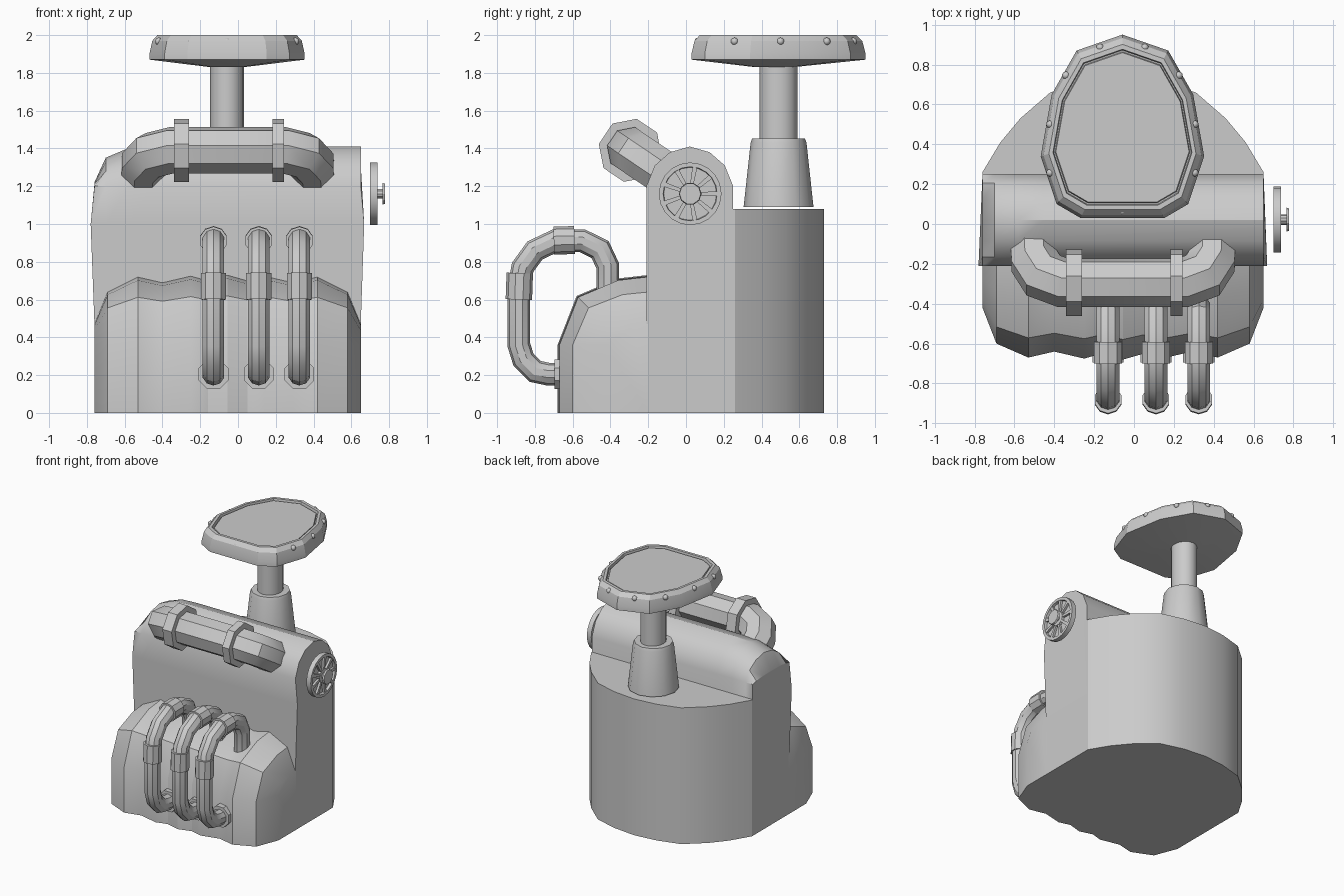
import bpy, bmesh, math
from mathutils import Vector

if "Cube" in bpy.data.objects:
    bpy.data.objects.remove(bpy.data.objects["Cube"])

CX = -0.055  # symmetry line of body and seat


def make(name, rings, smooth=30):
    """Loft closed rings of points, capped at both ends."""
    bm = bmesh.new()
    vs = [[bm.verts.new(p) for p in r] for r in rings]
    n = len(rings[0])
    for a, b in zip(vs, vs[1:]):
        for i in range(n):
            j = (i + 1) % n
            bm.faces.new((a[i], a[j], b[j], b[i]))
    bm.faces.new(vs[0])
    bm.faces.new(vs[-1])
    bmesh.ops.recalc_face_normals(bm, faces=bm.faces)
    me = bpy.data.meshes.new(name)
    bm.to_mesh(me)
    bm.free()
    ob = bpy.data.objects.new(name, me)
    bpy.context.collection.objects.link(ob)
    bpy.ops.object.select_all(action='DESELECT')
    ob.select_set(True)
    bpy.context.view_layer.objects.active = ob
    bpy.ops.object.shade_smooth_by_angle(angle=math.radians(smooth))
    return ob


def tube(name, path, r, normal, sides=10):
    """Sweep a polygon along a planar path; r is one radius or one per point."""
    P = [Vector(p) for p in path]
    N = Vector(normal).normalized()
    R = r if isinstance(r, list) else [r] * len(P)
    rings = []
    for i, p in enumerate(P):
        d0 = (P[i] - P[i - 1]).normalized() if i else (P[1] - P[0]).normalized()
        d1 = (P[i + 1] - P[i]).normalized() if i < len(P) - 1 else d0
        t = (d0 + d1).normalized()
        s = t.cross(N)
        k = 1 / max(0.7, t.dot(d0))  # keep width through bends
        angles = [2 * math.pi * (j + .5) / sides for j in range(sides)]
        rings.append([p + N * R[i] * math.cos(a) + s * R[i] * k * math.sin(a) for a in angles])
    return make(name, rings)


def mirrored(half):
    """Complete a right-hand half outline (x relative to centre)."""
    return half + [(-x, y) for x, y in reversed(half) if x > 1e-6]


# Rear body: rounded footprint
foot = [(-.76, -.2), (-.76, .26), (-.67, .41), (-.57, .53), (-.42, .66), (-.24, .71), (CX, .73),
        (.13, .71), (.31, .66), (.46, .53), (.56, .41), (.65, .26), (.65, -.2)]
make("rear_body", [[(x, y, z) for x, y in foot] for z in (0, 1.08)])

# Upper hump: domed profile along x, left end rounded over
prof = [(-.21, .47), (-.21, 1.0), (-.21, 1.2), (-.165, 1.31), (-.085, 1.38), (.02, 1.41),
        (.125, 1.38), (.205, 1.31), (.25, 1.2), (.25, .47)]
rings = []
for x, f, out in ((-.76, .1, -.02), (-.70, .72, 0), (-.58, .96, 0), (-.45, 1, 0), (.65, 1, .018)):
    rings.append([(x + (out if i == 1 else 0), y, 1.2 + (z - 1.2) * f if z > 1.2 else z)
                  for i, (y, z) in enumerate(prof)])
make("upper_hump", rings)

# Front ledge: scalloped columns sharing one rounded profile
cols = [(-.76, -.42, .47), (-.69, -.60, .64), (-.53, -.67, .72), (-.40, -.64, .69), (-.25, -.675, .725),
        (-.16, -.65, .70), (CX, -.68, .73), (.05, -.65, .70), (.14, -.675, .725), (.29, -.64, .69),
        (.42, -.67, .72), (.58, -.60, .64), (.65, -.42, .47)]
rings = []
for x, yf, zt in cols:
    ring = [(x, yf, 0)]
    for fy, fz in ((0, 0), (.21, .70), (.66, .95), (1, 1)):
        ring.append((x, yf + (-.2 - yf) * fy, .36 + (zt - .36) * fz))
    rings.append(ring + [(x, -.2, 0)])
make("front_ledge", rings)

# Octagonal roll bar bending back and down into the hump
D = Vector((0, .83, -.56))
O = Vector((CX, -.295, 1.39))
bend = [(.30, 0), (.40, .045), (.445, .13), (.45, .25)]
path = [O + Vector((-x, 0, 0)) + D * d for x, d in reversed(bend)]
path += [O + Vector((x, 0, 0)) + D * d for x, d in bend]
nrm = (0, .56, .83)
tube("roll_bar", path, .125, nrm, 8)
for i, (a, b) in enumerate(((-.34, -.26), (.183, .243))):
    tube(f"bar_clamp_{i}", [(a, -.295, 1.39), (b, -.295, 1.39)], .17, nrm, 8)

# Three exhaust pipes with collars and wall flanges
pipe = [(-.415, .58), (-.415, .78), (-.455, .865), (-.55, .912), (-.69, .912), (-.80, .86),
        (-.865, .77), (-.885, .66), (-.885, .36), (-.86, .28), (-.80, .22), (-.73, .205), (-.64, .205)]
for i, x in enumerate((-.13, .11, .325)):
    tube(f"pipe_{i}", [(x, y, z) for y, z in pipe], .06, (1, 0, 0), 10)
    tube(f"pipe_top_collar_{i}", [(x, -.70, .912), (x, -.59, .915)], .074, (1, 0, 0), 10)
    tube(f"pipe_front_collar_{i}", [(x, -.885, .60), (x, -.88, .74)], .07, (1, 0, 0), 10)
    tube(f"pipe_flange_{i}", [(x, -.695, .205), (x, -.64, .205)], .085, (1, 0, 0), 8)

# Side fan: backing disc, rim, blades and hub
FY, FZ = .022, 1.16


def circle(x, r, n=10):
    return [(x, FY + r * math.cos(2 * math.pi * k / n), FZ + r * math.sin(2 * math.pi * k / n))
            for k in range(n)]


make("fan_disc", [circle(x, r, 20) for x, r in
                  ((.70, .166), (.738, .166), (.738, .143), (.718, .140), (.718, .05))])
for k in range(9):
    a = 2 * math.pi * k / 9
    u, v = Vector((0, math.cos(a), math.sin(a))), Vector((0, -math.sin(a), math.cos(a)))
    c = Vector((0, FY, FZ))
    make(f"fan_spoke_{k}", [[c + Vector((x, 0, 0)) + u * r + v * s * w
                             for r, s, w in ((.03, -1, .008), (.148, -1, .013),
                                             (.148, 1, .013), (.03, 1, .008))]
                            for x in (.715, .735)])
make("fan_hub", [circle(x, r) for x, r in
                 ((.71, .06), (.737, .055), (.738, .026), (.764, .026), (.765, .06), (.778, .056))])


# Seat pedestal and post
def column(name, levels, sides):
    make(name, [[(CX - .003 + rx * math.cos(2 * math.pi * k / sides),
                  .49 + ry * math.sin(2 * math.pi * k / sides), z)
                 for k in range(sides)] for rx, ry, z in levels])


column("seat_pedestal", [(.185, .185, 1.09), (.148, .148, 1.43), (.14, .14, 1.452)], 12)
column("seat_post", [(.09, .10, 1.4), (.09, .10, 1.85)], 16)

# Seat: egg-shaped faceted outline with recessed pad
egg = mirrored([(0, .95), (.23, .87), (.355, .65), (.41, .34), (.33, .10), (.21, .03)])
rings = []
for s, z in ((.25, 1.832), (1, 1.87), (1, 1.905), (.965, 1.97), (.90, 2.0),
             (.85, 2.0), (.84, 1.975), (.825, 1.975), (.815, 1.99), (.3, 1.99)):
    rings.append([(CX - .003 + x * s, .46 + (y - .46) * s, z) for x, y in egg])
make("seat", rings, 20)

# Seat rivets around the rim
for i, (x, y) in enumerate(mirrored([(.112, .885), (.283, .745), (.362, .50), (.362, .257),
                                     (.237, .105), (0, .065)])):
    bpy.ops.mesh.primitive_uv_sphere_add(segments=10, ring_count=6, radius=.02,
                                         location=(CX - .003 + x, y, 1.967))
    bpy.context.object.name = f"seat_rivet_{i}"
    bpy.ops.object.shade_smooth_by_angle(angle=math.radians(40))
